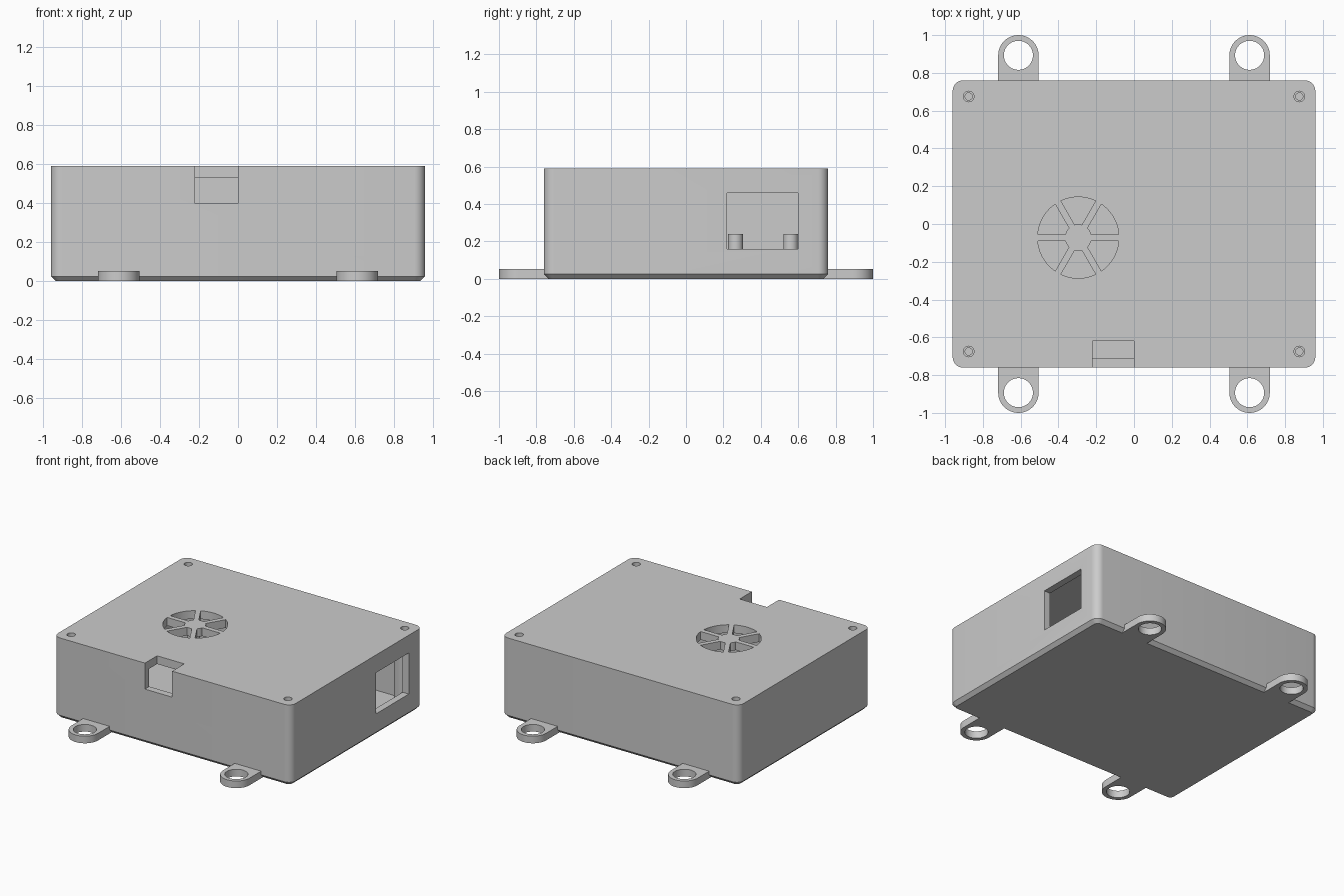
import bpy, bmesh
from math import sin, cos, asin, pi, radians

if "Cube" in bpy.data.objects:
    bpy.data.objects.remove(bpy.data.objects["Cube"])

HX, HY, TOP = 0.96, 0.76, 0.59
WALL, FLOOR, LID = 0.05, 0.055, 0.53


def finish(bm, name):
    bmesh.ops.recalc_face_normals(bm, faces=bm.faces)
    me = bpy.data.meshes.new(name)
    bm.to_mesh(me)
    bm.free()
    ob = bpy.data.objects.new(name, me)
    bpy.context.collection.objects.link(ob)
    return ob


def loft(name, rings):
    """Closed solid through rings given as (outline, z)."""
    bm = bmesh.new()
    loops = [[bm.verts.new((x, y, z)) for x, y in pts] for pts, z in rings]
    for a, b in zip(loops, loops[1:]):
        for i in range(len(a)):
            j = (i + 1) % len(a)
            bm.faces.new((a[i], a[j], b[j], b[i]))
    bm.faces.new(loops[0])
    bm.faces.new(loops[-1])
    return finish(bm, name)


def prism(name, pts, z0, z1):
    return loft(name, [(pts, z0), (pts, z1)])


def circle(cx, cy, r, n=32):
    return [(cx + r * cos(2 * pi * i / n), cy + r * sin(2 * pi * i / n)) for i in range(n)]


def rounded(hx, hy, r, n=8):
    pts = []
    for q, (sx, sy) in enumerate([(1, 1), (-1, 1), (-1, -1), (1, -1)]):
        for i in range(n + 1):
            a = (q + i / n) * pi / 2
            pts.append((sx * (hx - r) + r * cos(a), sy * (hy - r) + r * sin(a)))
    return pts


def rect(x0, x1, y0, y1):
    return [(x0, y0), (x1, y0), (x1, y1), (x0, y1)]


def boolean(ob, tool, op='DIFFERENCE'):
    tool.hide_render = True
    m = ob.modifiers.new(op, 'BOOLEAN')
    m.operation, m.object, m.solver = op, tool, 'EXACT'
    bpy.context.view_layer.objects.active = ob
    bpy.ops.object.modifier_apply(modifier=m.name)
    bpy.data.objects.remove(tool)


def smooth(ob):
    bpy.ops.object.select_all(action='DESELECT')
    ob.select_set(True)
    bpy.context.view_layer.objects.active = ob
    bpy.ops.object.shade_smooth_by_angle(angle=radians(30))


# Hollow enclosure with chamfered bottom edge
case = loft("enclosure", [(rounded(HX - 0.025, HY - 0.025, 0.03), 0),
                          (rounded(HX, HY, 0.055), 0.025),
                          (rounded(HX, HY, 0.055), TOP)])
boolean(case, prism("cavity", rounded(HX - WALL, HY - WALL, 0.02), FLOOR, LID))

# Corner screw posts with stepped screw holes
corners = [(sx * 0.875, sy * 0.675) for sx in (-1, 1) for sy in (-1, 1)]
for x, y in corners:
    boolean(case, prism("screw_post", circle(x, y, 0.07), 0.03, 0.56), 'UNION')
for x, y in corners:
    boolean(case, prism("lid_hole", circle(x, y, 0.028), LID, 0.7))
    boolean(case, prism("post_hole", circle(x, y, 0.019), 0.2, 0.6))

# Front notch and right-hand port opening
boolean(case, prism("front_notch", rect(-0.22, 0, -0.9, -0.62), 0.40, 0.7))
boolean(case, prism("side_port", rect(0.88, 1.1, 0.22, 0.60), 0.16, 0.46))

# Six vent slots around a hub, separated by parallel-sided spokes
def vent_slot(k):
    pts, n = [], 12
    for r, direction in ((0.215, 1), (0.07, -1)):
        half = pi / 6 - asin(0.0175 / r)
        for i in range(n + 1):
            a = pi / 6 + k * pi / 3 + direction * half * (2 * i / n - 1)
            pts.append((-0.295 + r * cos(a), -0.072 + r * sin(a)))
    return pts


for k in range(6):
    boolean(case, prism("vent_slot", vent_slot(k), 0.5, 0.7))
smooth(case)

# Mounting ears with round ends and bolt holes
for sx in (-1, 1):
    for sy in (-1, 1):
        cx, cy = sx * 0.612, 0.893
        pts = [(cx + 0.107 * cos(pi * i / 24), sy * (cy + 0.107 * sin(pi * i / 24))) for i in range(25)]
        pts += [(cx - 0.107, sy * 0.72), (cx + 0.107, sy * 0.72)]
        ear = prism("mounting_ear", pts, 0, 0.052)
        boolean(ear, prism("bolt_hole", circle(cx, sy * cy, 0.077, 40), -0.1, 0.2))
        smooth(ear)

# Board standoffs inside the case
for y in (0.265, 0.56):
    smooth(prism("board_standoff", circle(-0.75, y, 0.04), 0.05, 0.24))
